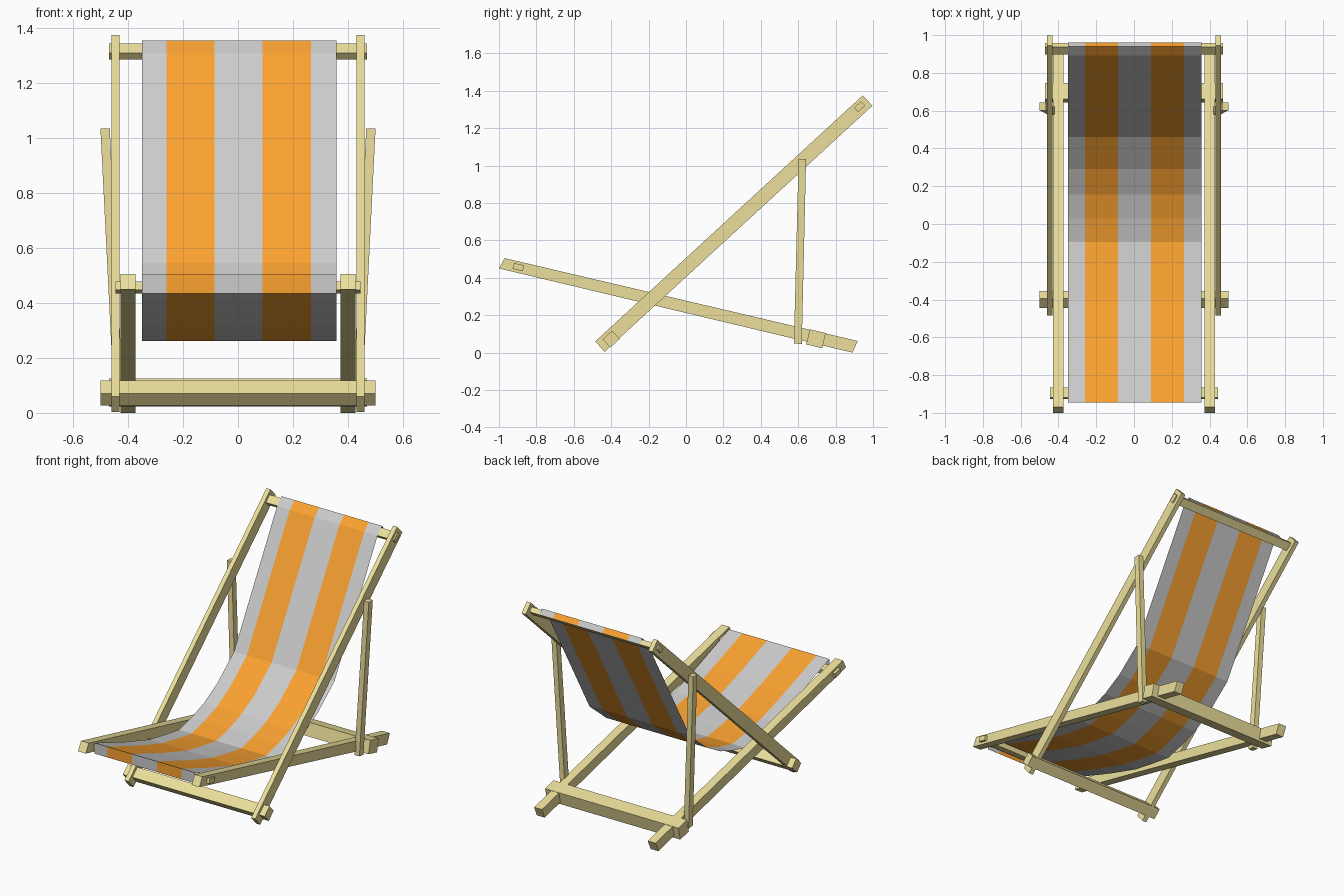
import bpy, bmesh, math

if "Cube" in bpy.data.objects:
    bpy.data.objects.remove(bpy.data.objects["Cube"])

def material(name, rgb):
    m = bpy.data.materials.new(name)
    m.diffuse_color = (*rgb, 1)
    m.use_nodes = True
    m.node_tree.nodes["Principled BSDF"].inputs["Base Color"].default_value = m.diffuse_color
    return m

wood = material("wood", (0.84, 0.74, 0.33))
grey = material("grey_cloth", (0.54, 0.54, 0.54))
orange = material("orange_cloth", (0.96, 0.36, 0.03))

def make_object(name, bm, mats):
    me = bpy.data.meshes.new(name)
    bm.to_mesh(me)
    bm.free()
    for m in mats:
        me.materials.append(m)
    ob = bpy.data.objects.new(name, me)
    bpy.context.collection.objects.link(ob)
    return ob

def prism(name, x0, x1, yz, lean=0.0, mirror=False):
    """Extrude a side-view outline along x; lean shifts x with height."""
    bm = bmesh.new()
    a, b = [[bm.verts.new((x + lean * z, y, z)) for y, z in yz] for x in (x0, x1)]
    bm.faces.new(a)
    bm.faces.new(b[::-1])
    n = len(yz)
    for i in range(n):
        j = (i + 1) % n
        bm.faces.new((a[i], b[i], b[j], a[j]))
    bmesh.ops.recalc_face_normals(bm, faces=bm.faces)
    ob = make_object(name, bm, [wood])
    if mirror:
        ob.modifiers.new("mirror", 'MIRROR')
    return ob

def crossbar(name, half, y, z, length, thick, angle):
    """Rectangular bar across x, its section turned in the side view."""
    c, s = math.cos(angle), math.sin(angle)
    yz = [(y + c * u * length / 2 - s * v * thick / 2,
           z + s * u * length / 2 + c * v * thick / 2)
          for u, v in ((-1, -1), (1, -1), (1, 1), (-1, 1))]
    return prism(name, -half, half, yz)

# side rails and props
prism("back_rail", 0.432, 0.461,
      [(-0.485, 0.06), (-0.435, 0.004), (0.997, 1.32), (0.945, 1.375)], mirror=True)
prism("seat_rail", 0.373, 0.428,
      [(-1.0, 0.45), (0.89, 0.0), (0.918, 0.062), (-0.97, 0.505)], mirror=True)
prism("rear_prop", 0.415, 0.449,
      [(0.577, 0.05), (0.619, 0.045), (0.642, 1.035), (0.602, 1.035)], lean=0.05, mirror=True)

# cross bars
back_angle = math.atan2(1.315, 1.43)
seat_angle = math.atan2(-0.445, 1.885)
crossbar("top_bar", 0.47, 0.928, 1.315, 0.052, 0.032, back_angle)
crossbar("lower_front_bar", 0.50, -0.40, 0.072, 0.068, 0.06, back_angle)
crossbar("front_seat_bar", 0.445, -0.896, 0.457, 0.055, 0.032, seat_angle)
crossbar("rear_floor_bar", 0.47, 0.695, 0.074, 0.088, 0.083, seat_angle)

# striped sling: one thin sheet wrapped over both bars
profile = [(0.962, 1.325), (0.94, 1.355), (0.893, 1.31), (0.46, 0.548),
           (0.29, 0.41), (0.155, 0.335), (0.03, 0.292), (-0.095, 0.262), (-0.21, 0.28),
           (-0.395, 0.315), (-0.63, 0.39), (-0.945, 0.503), (-0.945, 0.435)]
stripes = [-0.35, -0.26, -0.085, 0.09, 0.265, 0.358]
bm = bmesh.new()
rows = [[bm.verts.new((x, y, z)) for x in stripes] for y, z in profile]
for r0, r1 in zip(rows, rows[1:]):
    for i in range(len(stripes) - 1):
        f = bm.faces.new((r0[i], r1[i], r1[i + 1], r0[i + 1]))
        f.material_index = i % 2
make_object("sling_seat", bm, [grey, orange])
